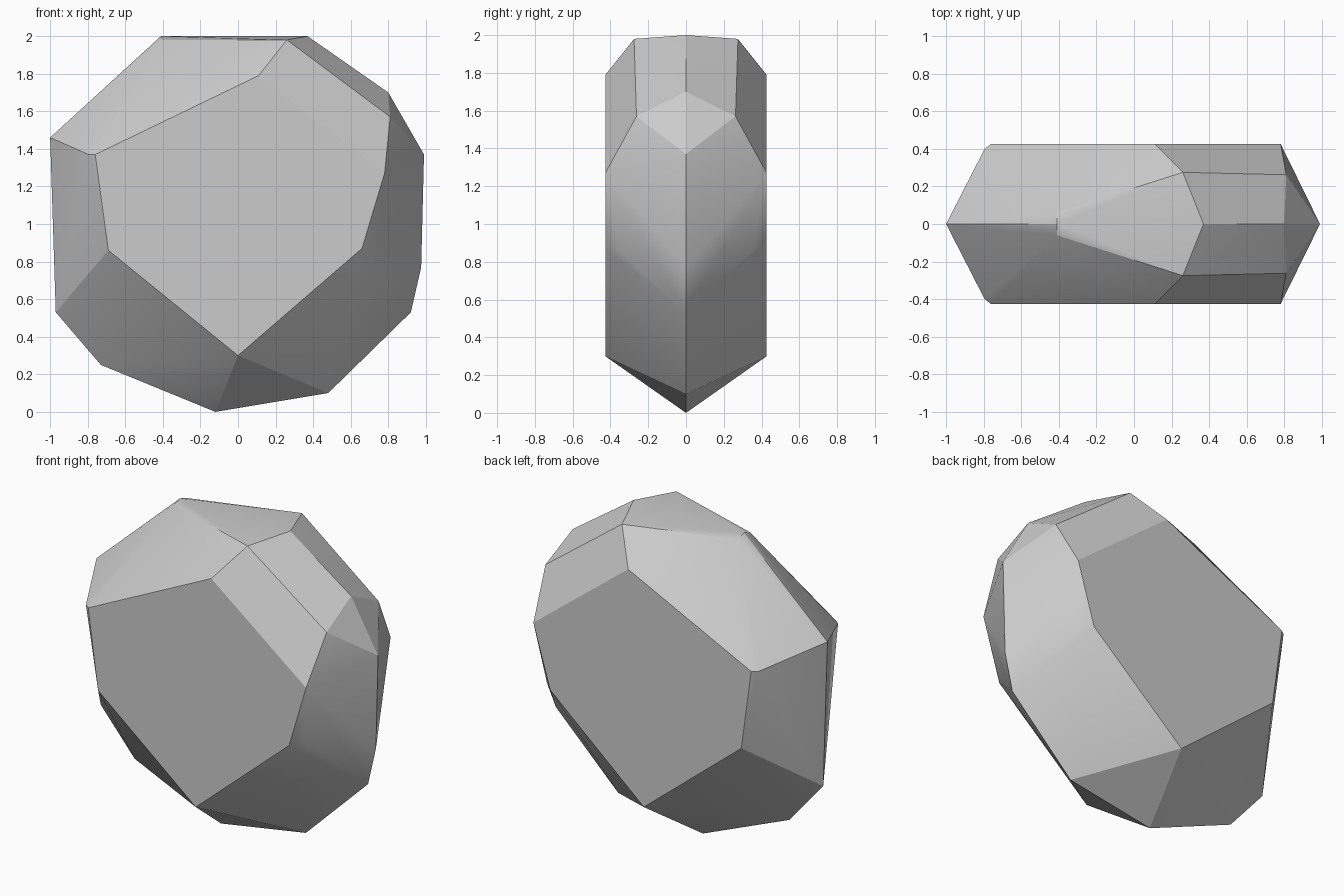
import bpy, bmesh, math

if "Cube" in bpy.data.objects:
    bpy.data.objects.remove(bpy.data.objects["Cube"])

HALF = 0.427  # half thickness of the slab

# rim silhouette on the middle plane (x, z)
RIM = [(-0.12, 0), (0.48, 0.10), (0.92, 0.53), (0.975, 0.77), (0.99, 1.37),
       (0.80, 1.70), (0.37, 2.0), (-0.41, 2.0), (-1.0, 1.46), (-0.97, 0.53), (-0.73, 0.25)]
# flat side outline (x, z)
SIDE = [(-0.76, 1.37), (0.11, 1.79), (0.78, 1.27), (0.66, 0.87), (0, 0.30), (-0.69, 0.86)]
# chamfer corners between side and rim (x, y, z)
CORNERS = [(0.26, 0.275, 1.98), (0.81, 0.262, 1.57), (-0.41, 0.06, 1.98),
           (0.73, 0.36, 0.87), (-0.795, 0.40, 1.37)]


def finish(bm, name):
    mesh = bpy.data.meshes.new(name)
    bm.to_mesh(mesh)
    bm.free()
    obj = bpy.data.objects.new(name, mesh)
    bpy.context.collection.objects.link(obj)
    return obj


# rock body: hull of the rim and the mirrored sides
bm = bmesh.new()
for x, z in RIM:
    bm.verts.new((x, 0, z))
for s in (-1, 1):
    for x, z in SIDE:
        bm.verts.new((x, s * HALF, z))
    for x, y, z in CORNERS:
        bm.verts.new((x, s * y, z))
res = bmesh.ops.convex_hull(bm, input=bm.verts[:])
loose = [v for v in bm.verts if not v.link_faces]
bmesh.ops.delete(bm, geom=loose, context='VERTS')
bmesh.ops.dissolve_limit(bm, angle_limit=math.radians(1), verts=bm.verts[:], edges=bm.edges[:])
bmesh.ops.recalc_face_normals(bm, faces=bm.faces[:])
rock = finish(bm, "rock_body")
bpy.context.view_layer.objects.active = rock
rock.select_set(True)
bpy.ops.object.shade_smooth_by_angle(angle=math.radians(20))

# shallow hexagonal crater marks on the back (x, z, radius, turn)
MARKS = [(-0.35, 1.25, 0.25, 11), (0.18, 0.89, 0.18, 43), (-0.015, 1.44, 0.105, 47),
         (-0.18, 0.715, 0.118, 48), (0.226, 1.27, 0.07, 12)]
for i, (cx, cz, r, turn) in enumerate(MARKS):
    bm = bmesh.new()
    ring = []
    for k in range(6):
        a = math.radians(turn + 60 * k)
        ring.append(bm.verts.new((cx + r * math.cos(a), HALF + 0.002, cz + r * math.sin(a))))
    face = bm.faces.new(ring)
    face.normal_update()
    if face.normal.y < 0:
        face.normal_flip()
    finish(bm, f"crater_mark_{i + 1}")
